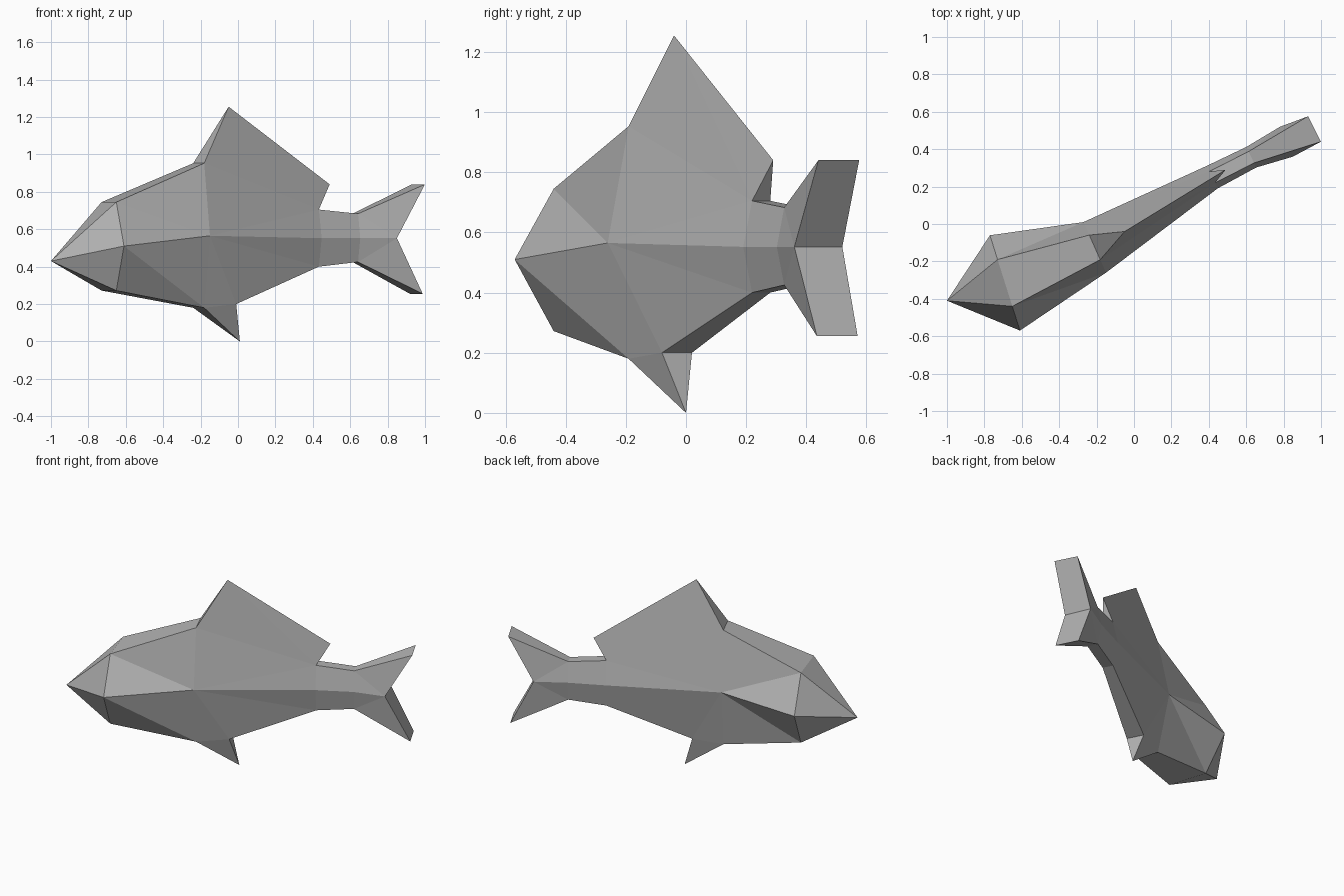
import bpy, bmesh, math

cube = bpy.data.objects.get("Cube")
if cube:
    bpy.data.objects.remove(cube, do_unlink=True)

grey = bpy.data.materials.new("soft grey")
grey.use_nodes = True
GREY = (0.45, 0.45, 0.45, 1)
grey.diffuse_color = GREY
grey.node_tree.nodes["Principled BSDF"].inputs["Base Color"].default_value = GREY

bm = bmesh.new()
points = {}


def single(name, x, y, z):
    """One vertex on the centre line, shared by both flanks."""
    v = bm.verts.new((x, y, z))
    points[name, 1] = points[name, -1] = v


def pair(name, x, y, z, half, angle):
    """Two vertices set square to the bent spine, one on each flank."""
    a = math.radians(angle)
    for s in (1, -1):
        points[name, s] = bm.verts.new(
            (x + s * half * math.sin(a), y - s * half * math.cos(a), z))


def ring(n, x, y, angle, wide, narrow, top, mid, low):
    """Six-sided body section: ridge, flank and belly pairs."""
    pair(f"top{n}", x, y, top, narrow, angle)
    pair(f"mid{n}", x, y, mid, wide, angle)
    pair(f"low{n}", x, y, low, narrow, angle)


def flank(text, sides=(1, -1)):
    """Faces on a flank, repeated on the other side."""
    for s in sides:
        for face in text.split(","):
            bm.faces.new([points[p, s] for p in face.split()])


def bridge(text):
    """Faces running across between the two flanks."""
    for strip in text.split(","):
        a, b = strip.split()
        loop = [points[a, 1], points[b, 1], points[b, -1], points[a, -1]]
        bm.faces.new(list(dict.fromkeys(loop)))


# Body sections from head to tail root
single("nose", -1.0, -0.41, 0.43)
ring(1, -0.69, -0.315, 17.5, 0.267, 0.131, 0.745, 0.51, 0.272)
ring(2, -0.21, -0.125, 24, 0.148, 0.072, 0.953, 0.565, 0.18)
ring(3, 0.417, 0.25, 27, 0.067, 0.034, 0.705, 0.552, 0.40)
ring(4, 0.627, 0.357, 26, 0.061, 0.034, 0.683, 0.552, 0.425)

# Fin points
single("dorsal_peak", -0.05, -0.04, 1.255)
single("dorsal_end", 0.49, 0.29, 0.84)
pair("vent", -0.035, -0.03, 0.20, 0.056, 27)
single("pelvic_tip", 0.01, 0.0, 0.0)
pair("fork", 0.815, 0.44, 0.552, 0.087, 23.5)
pair("tail_top", 0.965, 0.508, 0.84, 0.076, 27)
pair("tail_low", 0.953, 0.503, 0.255, 0.076, 27)

# Head
flank("nose mid1 top1, nose low1 mid1, mid1 mid2 top1, top1 mid2 top2")
flank("mid1 low1 low2, mid1 low2 mid2", (1,))
flank("mid1 low1 mid2, low1 low2 mid2", (-1,))
bridge("nose top1, nose low1, top1 top2, low1 low2")

# Trunk and dorsal fin
flank("mid2 mid3 top3, mid2 top3 top2, top2 top3 dorsal_peak")
flank("top3 dorsal_end dorsal_peak")
flank("mid2 low2 vent, mid2 vent low3, mid2 low3 mid3")
bridge("top2 dorsal_peak, dorsal_end top3, vent low3")
flank("mid3 mid4 top4 top3, low3 low4 mid4 mid3")
bridge("top3 top4, low3 low4")

# Pelvic fin
flank("low2 pelvic_tip vent")
bridge("low2 pelvic_tip, pelvic_tip vent")

# Forked tail
flank("mid4 fork top4, fork tail_top top4, mid4 low4 fork, low4 tail_low fork")
bridge("top4 tail_top, tail_top fork, fork tail_low, tail_low low4")

bmesh.ops.recalc_face_normals(bm, faces=bm.faces[:])
mesh = bpy.data.meshes.new("fish_body")
bm.to_mesh(mesh)
bm.free()
mesh.materials.append(grey)
fish = bpy.data.objects.new("fish_body", mesh)
bpy.context.scene.collection.objects.link(fish)
